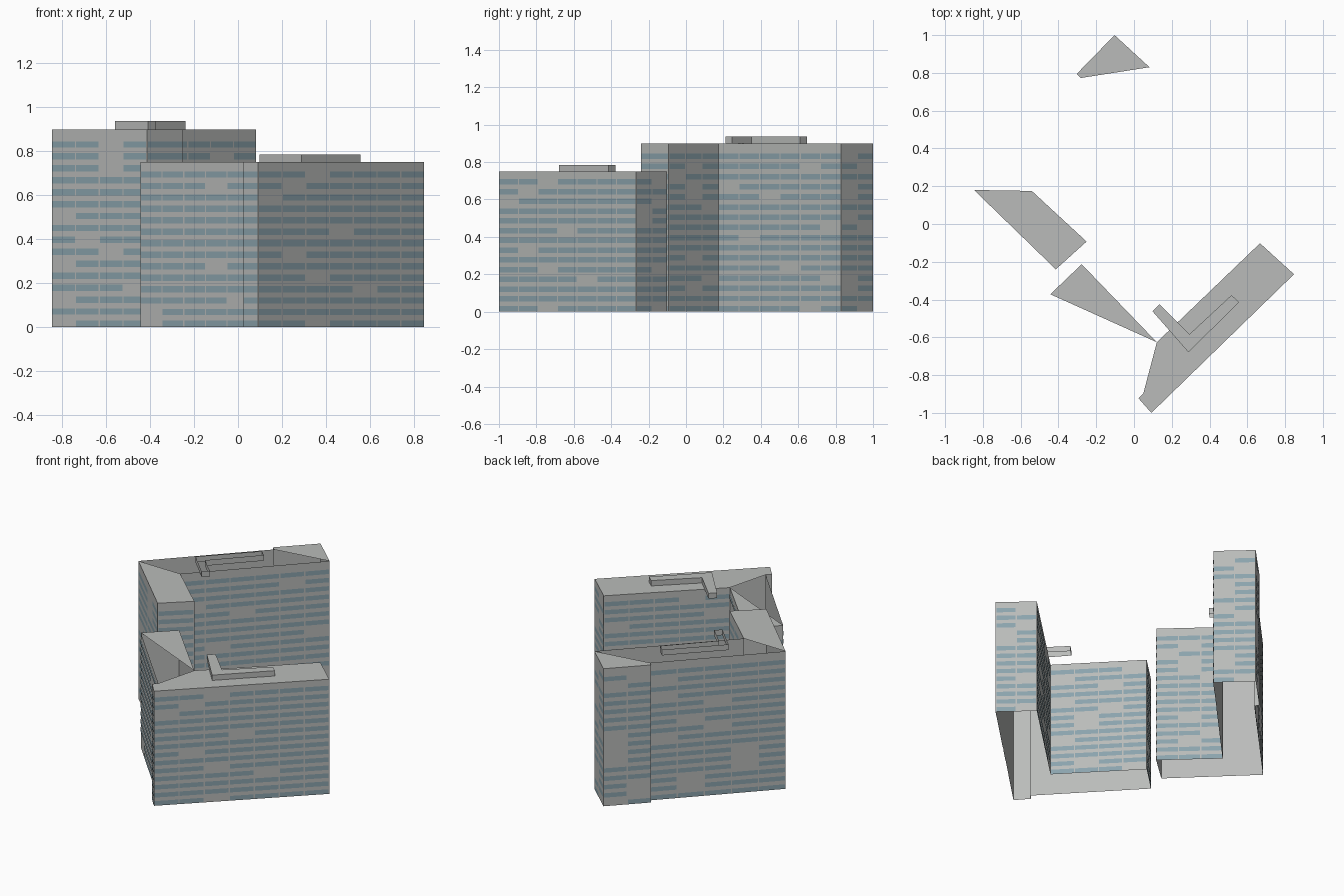
import bpy, bmesh, random
from mathutils import Vector

if "Cube" in bpy.data.objects:
    bpy.data.objects.remove(bpy.data.objects["Cube"])

random.seed(4)


def material(name, rgb):
    m = bpy.data.materials.new(name)
    m.diffuse_color = (*rgb, 1)
    m.use_nodes = True
    m.node_tree.nodes["Principled BSDF"].inputs["Base Color"].default_value = m.diffuse_color
    return m


CONCRETE = material("pale_concrete", (0.49, 0.50, 0.49))
GLASS = material("blue_grey_glass", (0.26, 0.37, 0.42))


def finish(bm, name, mat):
    mesh = bpy.data.meshes.new(name)
    bm.to_mesh(mesh)
    bm.free()
    mesh.materials.append(mat)
    obj = bpy.data.objects.new(name, mesh)
    bpy.context.collection.objects.link(obj)
    return obj


def shell(name, outline, z0, z1, roofs):
    """Open wall ring around an outline, with roof panels given as corner indices."""
    bm = bmesh.new()
    low = [bm.verts.new((x, y, z0)) for x, y in outline]
    top = [bm.verts.new((x, y, z1)) for x, y in outline]
    n = len(outline)
    for i in range(n):
        j = (i + 1) % n
        bm.faces.new((low[i], low[j], top[j], top[i]))
    for roof in roofs:
        bm.faces.new([top[i] for i in roof])
    return finish(bm, name, CONCRETE)


def windows(name, outline, rows, z_first, z_last, bay=0.15, half=0.0145):
    """Ribbon windows on every full facade, with a few bays left blank."""
    bm = bmesh.new()
    n = len(outline)
    for i in range(n):
        a, b = Vector(outline[i]), Vector(outline[(i + 1) % n])
        length = (b - a).length
        if length < 0.06:
            continue
        d = (b - a) / length
        out = Vector((d.y, -d.x)) * 0.0015
        bays = max(1, round(length / bay))
        step = length / bays
        for r in range(rows):
            z = z_first + (z_last - z_first) * r / (rows - 1)
            blank = random.randrange(bays) if bays > 1 and random.random() < 0.5 else -1
            for k in range(bays):
                if k == blank:
                    continue
                p = a + d * (k * step + 0.004) + out
                q = a + d * ((k + 1) * step - 0.004) + out
                bm.faces.new([bm.verts.new(c) for c in (
                    (p.x, p.y, z - half), (q.x, q.y, z - half),
                    (q.x, q.y, z + half), (p.x, p.y, z + half))])
    return finish(bm, name, GLASS)


# Tall L-shaped block, its roof open over the middle
tall = [(-0.847, 0.18), (-0.414, -0.24), (-0.251, -0.093), (-0.541, 0.175),
        (0.082, 0.83), (-0.103, 1.0), (-0.303, 0.795), (-0.282, 0.773)]
shell("tall_block", tall, 0, 0.9, [(0, 1, 2, 3), (4, 5, 6, 7)])
windows("tall_block_windows", tall, 16, 0.0165, 0.831)

# Lower L-shaped block, its roof open over one triangle
low = [(-0.443, -0.372), (0.05, -0.895), (0.024, -0.923), (0.092, -1.0),
       (0.847, -0.266), (0.667, -0.102), (0.121, -0.626), (-0.277, -0.213)]
shell("low_block", low, 0, 0.75, [(1, 2, 3, 4, 5, 6), (0, 6, 7)])
windows("low_block_windows", low, 14, 0.0165, 0.694)

# Rooftop plant rooms: the tall one is open, the low one is capped
shell("tall_plant_room", [(-0.56, 0.36), (-0.41, 0.21), (-0.375, 0.245),
                          (-0.485, 0.35), (-0.24, 0.61), (-0.28, 0.648)],
      0.9, 0.937, [])
shell("low_plant_room", [(0.098, -0.462), (0.288, -0.679), (0.557, -0.414),
                         (0.516, -0.377), (0.293, -0.584), (0.135, -0.425)],
      0.75, 0.785, [(0, 1, 4, 5), (1, 2, 3, 4)])
